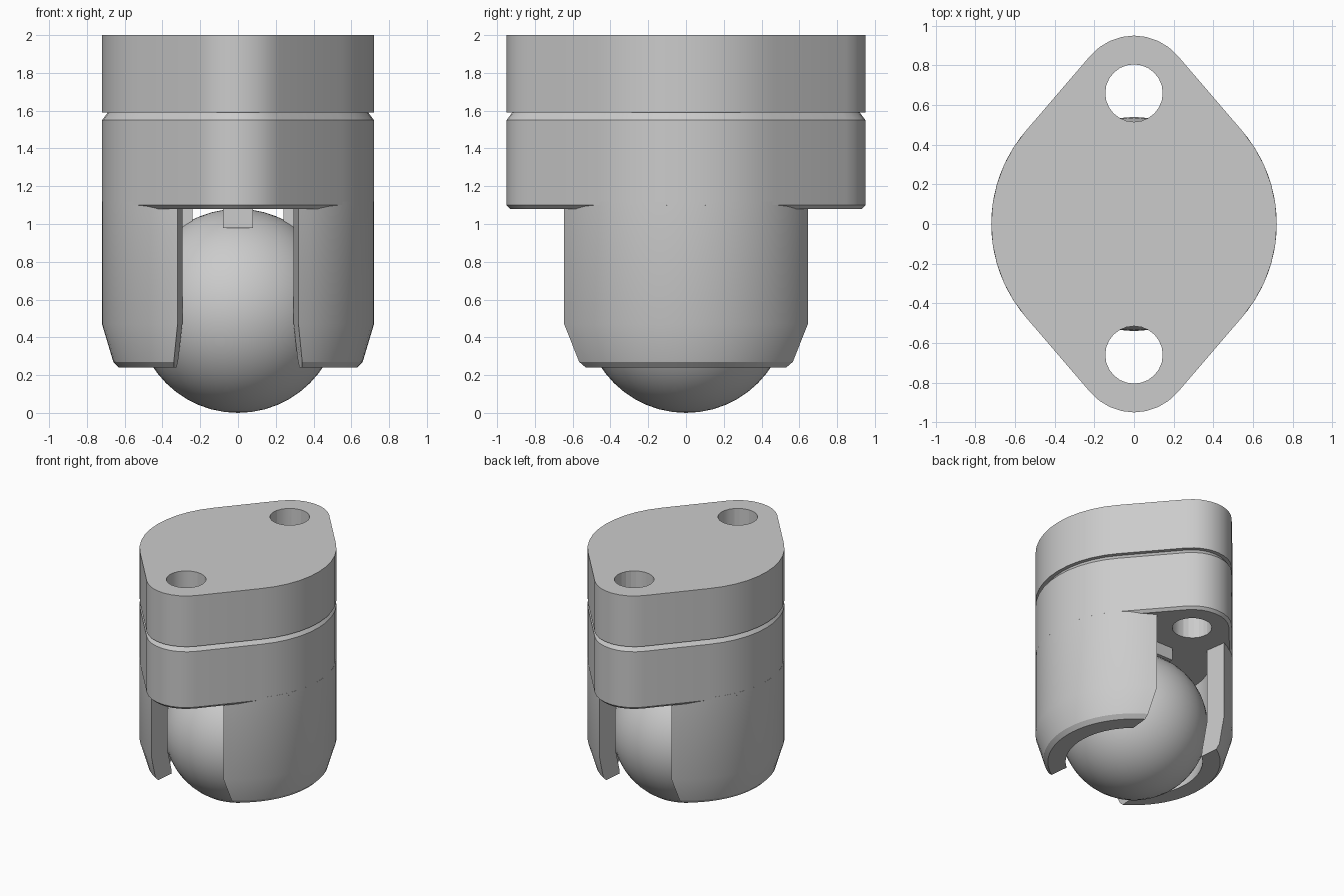
import bpy, bmesh, math

if "Cube" in bpy.data.objects:
    bpy.data.objects.remove(bpy.data.objects["Cube"])

grey = bpy.data.materials.new("light_grey")
grey.diffuse_color = (0.6, 0.6, 0.6, 1)
grey.use_nodes = True
grey.node_tree.nodes["Principled BSDF"].inputs["Base Color"].default_value = grey.diffuse_color

R, EAR_R, EAR_Y = 0.72, 0.29, 0.66          # body radius, ear radius, ear centre
TANGENT = math.asin((R - EAR_R) / EAR_Y)    # where the straight flanks start


def finish(bm, name, angle=30):
    bmesh.ops.recalc_face_normals(bm, faces=bm.faces)
    me = bpy.data.meshes.new(name)
    bm.to_mesh(me)
    bm.free()
    ob = bpy.data.objects.new(name, me)
    bpy.context.collection.objects.link(ob)
    me.materials.append(grey)
    bpy.ops.object.select_all(action='DESELECT')
    ob.select_set(True)
    bpy.context.view_layer.objects.active = ob
    bpy.ops.object.shade_smooth_by_angle(angle=math.radians(angle))
    return ob


def outline(inset):
    """Rounded diamond: central circle joined by tangents to two ears."""
    pts = []
    for cy, r, a0, a1, n in ((0, R, -TANGENT, TANGENT, 10),
                             (EAR_Y, EAR_R, TANGENT, math.pi - TANGENT, 8),
                             (0, R, math.pi - TANGENT, math.pi + TANGENT, 10),
                             (-EAR_Y, EAR_R, math.pi + TANGENT, 2 * math.pi - TANGENT, 8)):
        for i in range(n + 1):
            a = a0 + (a1 - a0) * i / n
            pts.append(((r - inset) * math.cos(a), cy + (r - inset) * math.sin(a)))
    return pts


def skin(bm, rings):
    for a, b in zip(rings, rings[1:]):
        for i in range(len(a)):
            j = (i + 1) % len(a)
            bm.faces.new((a[i], a[j], b[j], b[i]))
    bm.faces.new(rings[0])
    bm.faces.new(rings[-1])


def flange(name, layers):
    """Stack of inset outlines, with a screw hole through each ear."""
    bm = bmesh.new()
    skin(bm, [[bm.verts.new((x, y, z)) for x, y in outline(d)] for d, z in layers])
    ob = finish(bm, name)
    for s in (-1, 1):
        bpy.ops.mesh.primitive_cylinder_add(vertices=24, radius=0.145, depth=3,
                                            location=(0, s * EAR_Y, 1.5))
        cutter = bpy.context.object
        cutter.hide_render = True
        mod = ob.modifiers.new("screw_hole", 'BOOLEAN')
        mod.operation, mod.object, mod.solver = 'DIFFERENCE', cutter, 'EXACT'
        bpy.context.view_layer.objects.active = ob
        bpy.ops.object.modifier_apply(modifier=mod.name)
        bpy.data.objects.remove(cutter)
    bpy.ops.object.select_all(action='DESELECT')
    ob.select_set(True)
    bpy.ops.object.shade_smooth_by_angle(angle=math.radians(30))


flange("spacer_plate", [(0, 1.59), (0, 2.0)])
flange("housing_flange", [(0.02, 1.08), (0, 1.10), (0, 1.55), (0.03, 1.59)])

# Housing walls: (radius, height, half width of the slot at that edge)
WALL = [(0.72, 1.12, 0.32), (0.72, 0.47, 0.32), (0.66, 0.27, 0.34), (0.63, 0.24, 0.34),
        (0.50, 0.24, 0.325), (0.51, 0.29, 0.315), (0.56, 0.47, 0.295), (0.56, 1.12, 0.295)]
for side, name in ((1, "right_wall"), (-1, "left_wall")):
    bm = bmesh.new()
    rings = []
    for i in range(25):
        ring = []
        for r, z, w in WALL:
            a = math.acos(w / r)                      # w is measured across the slot
            t = (math.pi / 2 - math.asin(w / r)) * (i / 12 - 1)
            ring.append(bm.verts.new((side * r * math.cos(t), r * math.sin(t), z)))
        rings.append(ring)
    skin(bm, rings)
    finish(bm, name, 25)

# Rolling ball
bm = bmesh.new()
bmesh.ops.create_uvsphere(bm, u_segments=40, v_segments=24, radius=0.54)
bmesh.ops.translate(bm, verts=bm.verts, vec=(0, 0, 0.54))
finish(bm, "ball")

# Four small tabs that bear on the top of the ball
for i in range(4):
    a = i * math.pi / 2
    bm = bmesh.new()
    bmesh.ops.create_cube(bm, size=1)
    bmesh.ops.scale(bm, verts=bm.verts, vec=(0.10, 0.16, 0.12))
    ob = finish(bm, "ball_tab")
    ob.location = (0.29 * math.cos(a), 0.29 * math.sin(a), 1.04)
    ob.rotation_euler.z = a
